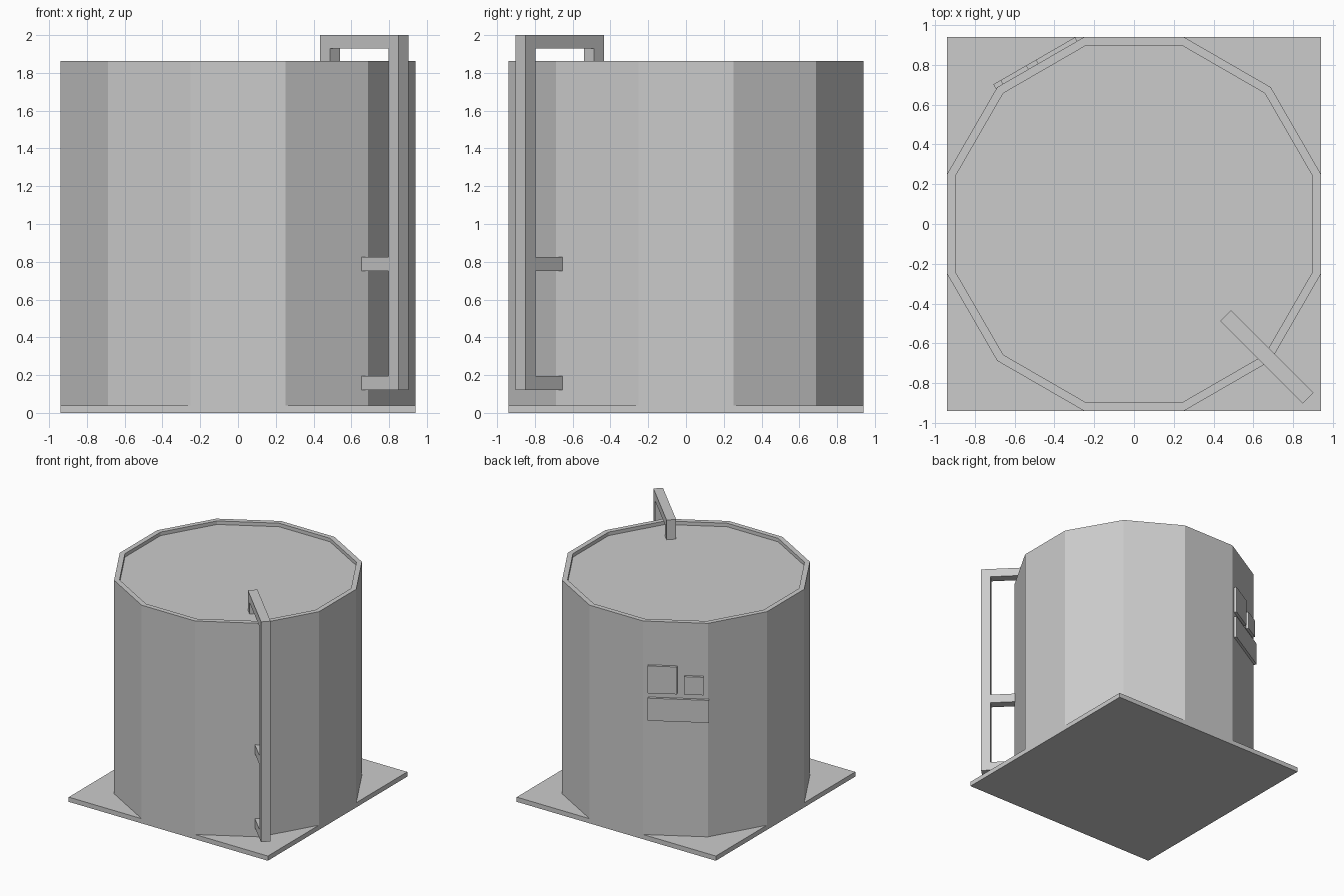
import bpy, bmesh, math
from mathutils import Matrix, Vector

cube = bpy.data.objects.get("Cube")
if cube:
    bpy.data.objects.remove(cube, do_unlink=True)

grey = bpy.data.materials.new("plain grey")
grey.use_nodes = True
colour = (0.6, 0.6, 0.6, 1)
grey.diffuse_color = colour
grey.node_tree.nodes["Principled BSDF"].inputs["Base Color"].default_value = colour


def finish(bm, name):
    bmesh.ops.recalc_face_normals(bm, faces=bm.faces)
    mesh = bpy.data.meshes.new(name)
    bm.to_mesh(mesh)
    bm.free()
    mesh.materials.append(grey)
    obj = bpy.data.objects.new(name, mesh)
    bpy.context.collection.objects.link(obj)
    return obj


def box(name, low, high, angle=0):
    """Box between two corners, turned about the vertical axis."""
    low, high = Vector(low), Vector(high)
    bm = bmesh.new()
    bmesh.ops.create_cube(bm, size=1)
    bm.transform(Matrix.Rotation(math.radians(angle), 4, "Z")
                 @ Matrix.Translation((low + high) / 2)
                 @ Matrix.Diagonal((*(high - low), 1)))
    return finish(bm, name)


BASE_TOP, TANK_TOP, FLOOR = 0.04, 1.862, 1.832
APOTHEM, RIM = 0.94, 0.043

# Square base plate
box("base_plate", (-APOTHEM, -APOTHEM, 0), (APOTHEM, APOTHEM, BASE_TOP))

# Twelve-sided tank with a shallow sunken top
bm = bmesh.new()
radius = APOTHEM / math.cos(math.pi / 12)
bmesh.ops.create_cone(bm, cap_ends=True, segments=12, radius1=radius,
                      radius2=radius, depth=TANK_TOP - BASE_TOP,
                      matrix=Matrix.Translation((0, 0, (TANK_TOP + BASE_TOP) / 2))
                      @ Matrix.Rotation(math.pi / 12, 4, "Z"))
bm.normal_update()
top = max(bm.faces, key=lambda f: f.calc_center_median().z)
bmesh.ops.inset_region(bm, faces=[top], thickness=RIM)
wall = bmesh.ops.extrude_face_region(bm, geom=[top])
lowered = [v for v in wall["geom"] if isinstance(v, bmesh.types.BMVert)]
if top.is_valid:
    bmesh.ops.delete(bm, geom=[top], context="FACES_ONLY")
for v in lowered:
    v.co.z = FLOOR
tank = finish(bm, "tank")
# Keep the first edge of the polygon square to the base
corner = tank.data.vertices[0].co
step = math.degrees(math.atan2(corner.y, corner.x)) % 30
tank.data.transform(Matrix.Rotation(math.radians(15 - step), 4, "Z"))

# Pipe frame standing out from the front corner and hooking over the rim
HALF, WIDTH = 0.0375, 0.076
INNER, OUTER = 0.652, 1.239
PIPE = {
    "pipe_upright": (OUTER - WIDTH, OUTER, 0.12, 2.0),
    "pipe_top_arm": (INNER, OUTER - WIDTH, 1.928, 2.0),
    "pipe_inlet": (INNER, INNER + WIDTH, FLOOR, 1.928),
    "pipe_upper_bracket": (0.94, OUTER - WIDTH, 0.75, 0.825),
    "pipe_lower_bracket": (0.94, OUTER - WIDTH, 0.12, 0.195),
}
for name, (r0, r1, z0, z1) in PIPE.items():
    box(name, (r0, -HALF, z0), (r1, HALF, z1), -45)

# Raised panels on one back wall face
PANELS = {
    "large_panel": (-0.213, 0.015, 1.257, 1.49),
    "small_panel": (0.07, 0.22, 1.257, 1.41),
    "long_panel": (-0.213, 0.262, 1.023, 1.215),
}
for name, (s0, s1, z0, z1) in PANELS.items():
    box(name, (APOTHEM - 0.01, s0, z0), (APOTHEM + 0.022, s1, z1), 120)
